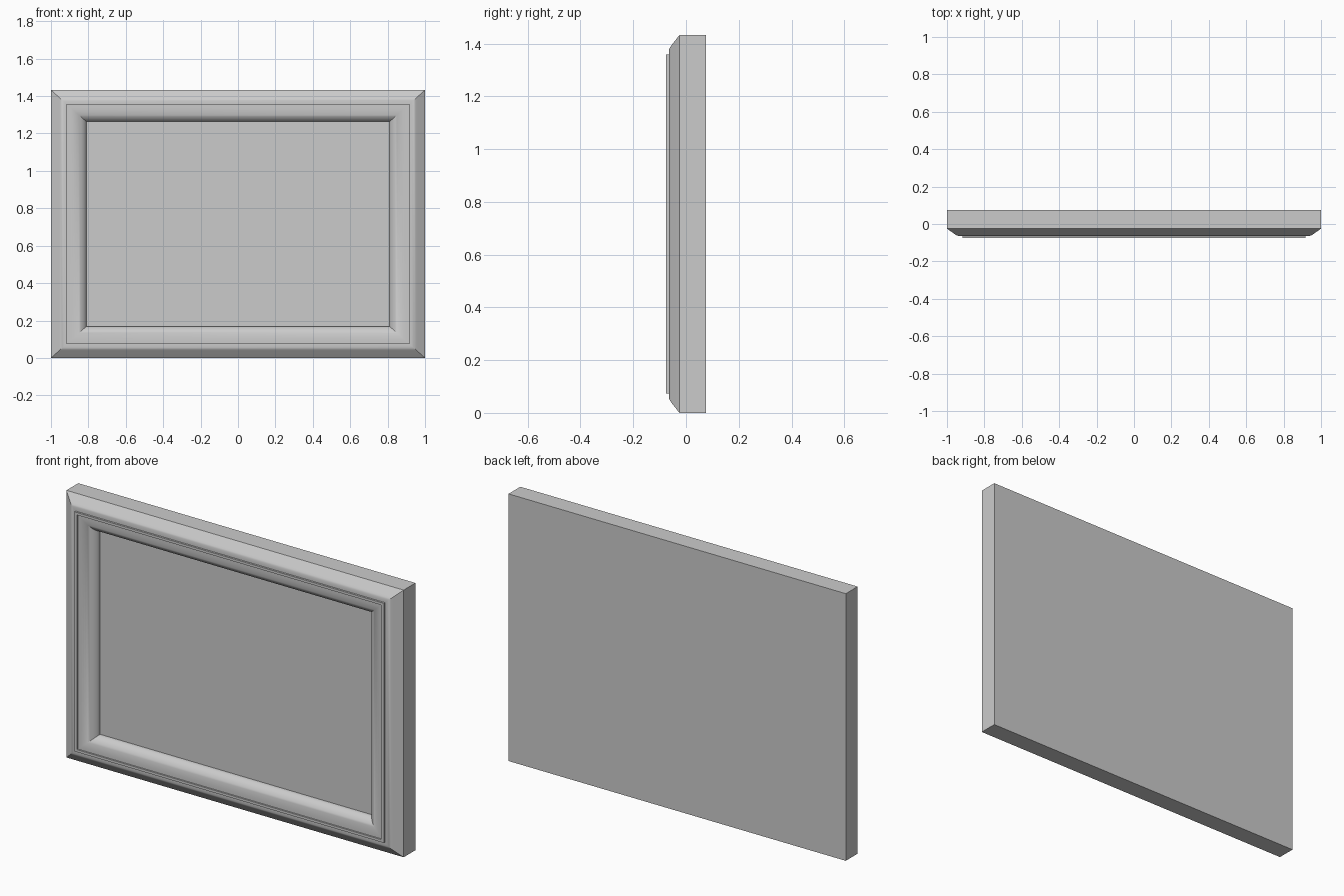
import bpy, bmesh, math

if "Cube" in bpy.data.objects:
    bpy.data.objects.remove(bpy.data.objects["Cube"])

HALF_W, HEIGHT = 1.0, 1.432
Z_RATIO = 0.89  # rails are slightly narrower than stiles

# Moulding profile: (inset from outer edge, depth y), from back edge to panel
profile = [(0, 0.075), (0, -0.025),
           (0.043, -0.055), (0.051, -0.060), (0.060, -0.0635), (0.070, -0.065),
           (0.083, -0.065), (0.083, -0.075),   # raised bead
           (0.098, -0.075), (0.098, -0.067)]
# Rounded inner moulding falling towards the panel
for i in range(11):
    a = math.radians(80) * i / 10
    profile.append((0.104 + 0.086 * math.sin(a) / math.sin(math.radians(80)),
                    -0.067 + 0.047 * (1 - math.cos(a)) / (1 - math.cos(math.radians(80)))))
profile.append((0.190, -0.010))                # small lip behind the moulding

# One mitred rectangular loop per profile point
bm = bmesh.new()
loops = []
for inset, y in profile:
    x, dz = HALF_W - inset, inset * Z_RATIO
    corners = [(-x, dz), (x, dz), (x, HEIGHT - dz), (-x, HEIGHT - dz)]
    loops.append([bm.verts.new((cx, y, cz)) for cx, cz in corners])

for a, b in zip(loops, loops[1:]):
    for i in range(4):
        j = (i + 1) % 4
        bm.faces.new((a[i], a[j], b[j], b[i]))
bm.faces.new(loops[0])      # back board
bm.faces.new(loops[-1])     # recessed front panel
bmesh.ops.recalc_face_normals(bm, faces=bm.faces)

mesh = bpy.data.meshes.new("framed_panel")
bm.to_mesh(mesh)
bm.free()
frame = bpy.data.objects.new("framed_panel", mesh)
bpy.context.collection.objects.link(frame)

# Smooth the rounded mouldings, keep steps and mitres crisp
bpy.context.view_layer.objects.active = frame
frame.select_set(True)
bpy.ops.object.shade_smooth_by_angle(angle=math.radians(30))
